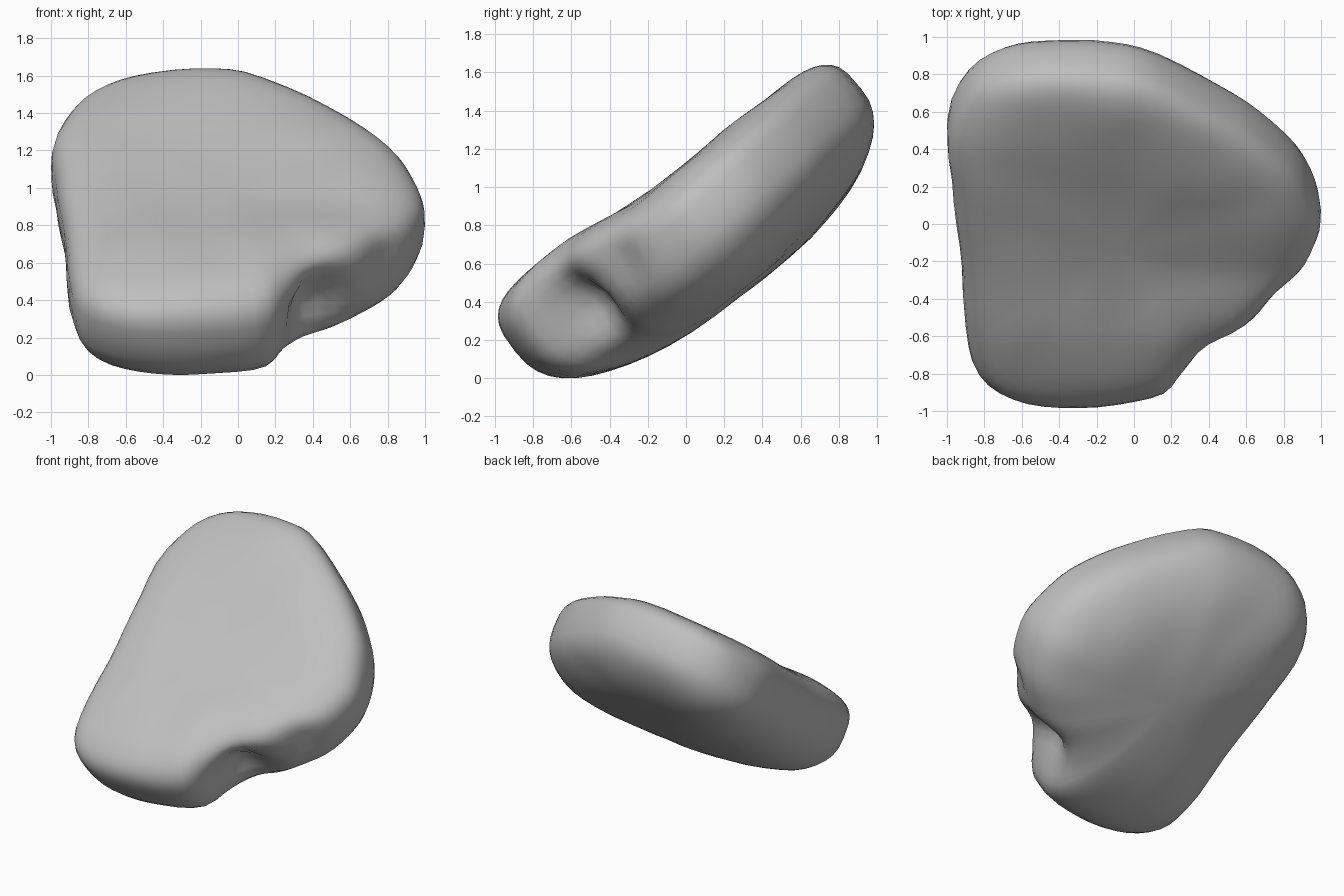
import bpy, bmesh, math
from mathutils import Vector, Matrix, noise

cube = bpy.data.objects.get("Cube")
if cube:
    bpy.data.objects.remove(cube, do_unlink=True)

SEGMENTS, RINGS = 72, 26
CENTRE = Vector((-0.1, 0.0))

# Slab outline in its own tilted plane (across, up the slope)
OUTLINE = [Vector(p) for p in (
    (1, .04), (.95, .25), (.85, .46), (.65, .68), (.45, .84), (.1, 1.08),
    (-.15, 1.14), (-.5, 1.13), (-.72, 1.06), (-.9, .9), (-1, .61), (-.97, .2),
    (-.93, -.2), (-.9, -.7), (-.83, -.95), (-.65, -1.08), (-.4, -1.13),
    (-.1, -1.11), (.16, -1.04), (.28, -.89), (.42, -.73), (.6, -.61),
    (.73, -.48), (.87, -.33), (.96, -.14))]


def smooth_loop(points, count):
    """Sample a closed Catmull-Rom curve evenly along its control points."""
    n, result = len(points), []
    for i in range(count):
        k, t = divmod(i * n / count, 1)
        a, b, c, d = (points[(int(k) + j) % n] for j in (-1, 0, 1, 2))
        result.append(0.5 * (2 * b + (c - a) * t + (2 * a - 5 * b + 4 * c - d) * t ** 2
                             + (3 * b - a - 3 * c + d) * t ** 3))
    return result


def scoop(p, centre, push, radius):
    """Press a soft hollow into the surface."""
    falloff = math.exp(-(p - Vector(centre)).length_squared / radius ** 2)
    return p + Vector(push) * falloff


def surface_point(rim, theta):
    """Dished upper face, rounder and deeper underside, slightly twisted."""
    top = theta <= math.pi / 2
    power = 3.4 if top else 2.4
    rho = math.sin(theta) ** (2 / power)
    height = abs(math.cos(theta)) ** (2 / power)
    x, v = CENTRE + (rim - CENTRE) * rho
    if top:
        ramp = min(1, max(0, -0.1 - v) / 0.5)
        lift = (0.045 + 0.03 * x) * ramp * ramp * (3 - 2 * ramp)
        w = (0.355 + lift) * height - 0.1 * (1 - rho * rho)
    else:
        w = (0.02 * v - 0.465) * height
    w += 0.03 * max(0, v) ** 3 + 0.01 - 0.05 * x * x + 0.04 * x * v - 0.03 * v
    p = Vector((x, v, w))
    p = scoop(p, (.45, -.73, -.02), (-.11, .14, 0), .2)
    p = scoop(p, (.78, -.4, .1), (-.02, .05, -.03), .14)
    return p + noise.noise_vector(p * 3.2) * 0.01


# Stone body as rings from upper face to underside
bm = bmesh.new()
rims = smooth_loop(OUTLINE, SEGMENTS)
rings = [[bm.verts.new(surface_point(r, math.pi * i / RINGS)) for r in rims]
         for i in range(1, RINGS)]
for lower, upper in zip(rings, rings[1:]):
    for j in range(SEGMENTS):
        k = (j + 1) % SEGMENTS
        bm.faces.new((lower[j], upper[j], upper[k], lower[k]))
for ring, theta in ((rings[0], 0.0), (rings[-1], math.pi)):
    pole = bm.verts.new(surface_point(CENTRE, theta))
    for j in range(SEGMENTS):
        bm.faces.new((ring[j], ring[(j + 1) % SEGMENTS], pole))

# Lean the slab back, then centre it and stand it on the floor
bmesh.ops.transform(bm, matrix=Matrix.Rotation(math.radians(38.7), 4, 'X'), verts=bm.verts)
lows = [min(v.co[a] for v in bm.verts) for a in range(3)]
highs = [max(v.co[a] for v in bm.verts) for a in range(3)]
bmesh.ops.translate(bm, verts=bm.verts, vec=(
    -(lows[0] + highs[0]) / 2, -(lows[1] + highs[1]) / 2, -lows[2]))
bmesh.ops.recalc_face_normals(bm, faces=bm.faces)
for f in bm.faces:
    f.smooth = True

mesh = bpy.data.meshes.new("stone_slab")
bm.to_mesh(mesh)
bm.free()
stone = bpy.data.objects.new("stone_slab", mesh)
bpy.context.collection.objects.link(stone)

# Plain grey stone
grey = bpy.data.materials.new("stone_grey")
grey.use_nodes = True
colour = (0.52, 0.52, 0.52, 1)
grey.diffuse_color = colour
grey.node_tree.nodes["Principled BSDF"].inputs["Base Color"].default_value = colour
mesh.materials.append(grey)
